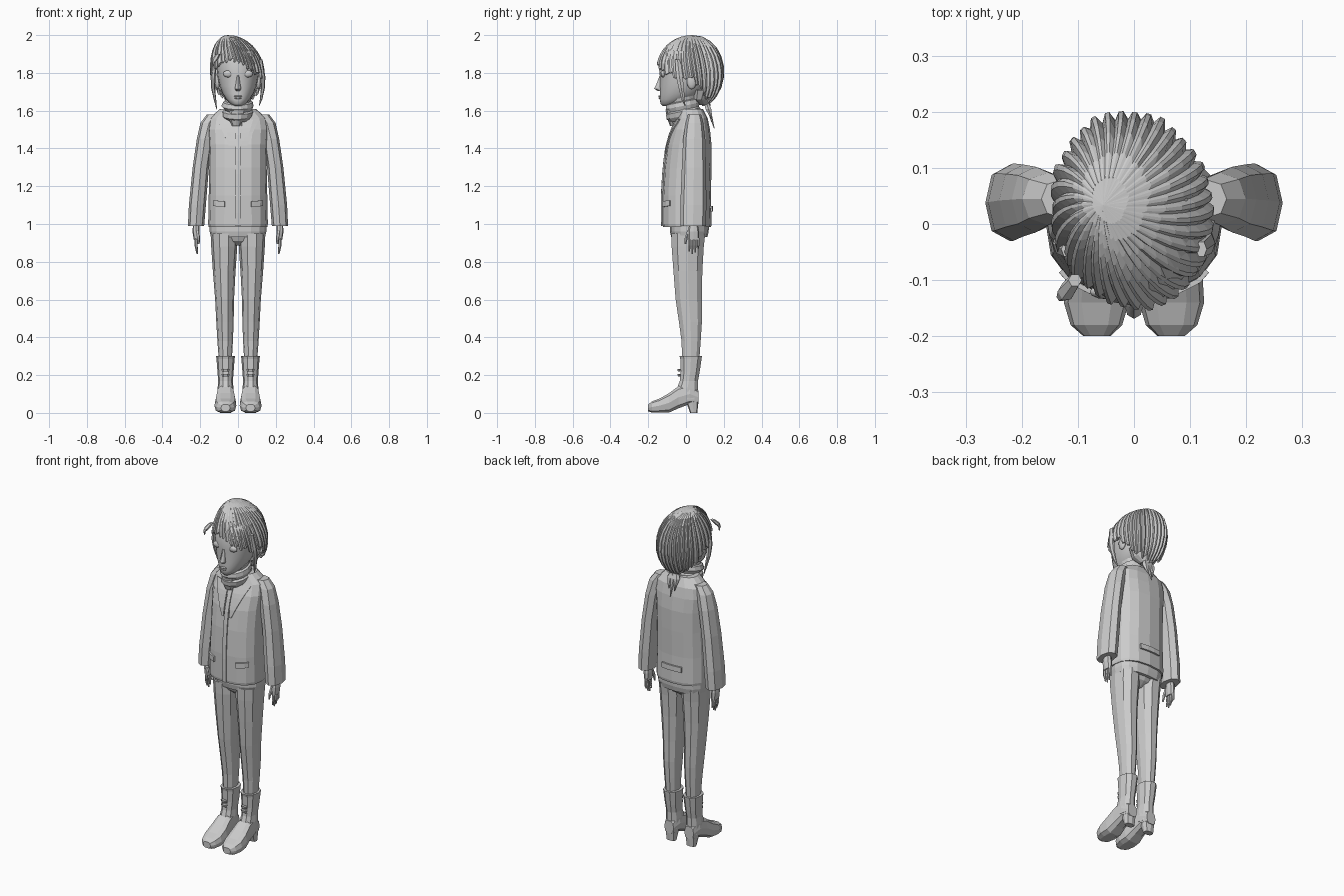
import bpy, bmesh, random
from math import sin, cos, pi, acos, radians, copysign
from mathutils import Vector
from mathutils.bvhtree import BVHTree

random.seed(4)

def finish(name, bm, smooth=None):
    bmesh.ops.recalc_face_normals(bm, faces=bm.faces)
    me = bpy.data.meshes.new(name)
    bm.to_mesh(me)
    bm.free()
    ob = bpy.data.objects.new(name, me)
    bpy.context.collection.objects.link(ob)
    if smooth:
        me.shade_smooth()
        me.set_sharp_from_angle(angle=radians(smooth))
    return ob

def loft(name, rings, n=8, e=2.0, s=1, axis='z', slope=0, smooth=None):
    """Rings are (height, centre x, half width, min depth, max depth); s mirrors x."""
    bm = bmesh.new()
    loops = []
    for h, cx, rx, d0, d1 in rings:
        loop = []
        for i in range(n):
            a = 2 * pi * i / n
            c, q = (copysign(abs(v) ** (2 / e), v) if abs(v) > 1e-6 else 0 for v in (cos(a), sin(a)))
            x, d = s * (cx + rx * c), (d0 + d1) / 2 + (d1 - d0) / 2 * q
            loop.append(bm.verts.new((x, d, h + slope * d) if axis == 'z' else (x, h, d)))
        loops.append(loop)
    for A, B in zip(loops, loops[1:]):
        for i in range(n):
            j = (i + 1) % n
            bm.faces.new((A[i], A[j], B[j], B[i]))
    bm.faces.new(loops[0])
    bm.faces.new(loops[-1])
    return finish(name, bm, smooth)

def lock(name, pts, w, d, n=6):
    """Tapering strand of hair through the points."""
    k = len(pts) - 1
    rings = []
    for i, (x, y, z) in enumerate(pts):
        f = (0.75, 1, 0.8, 0.5, 0.12)[round(4 * i / k)]
        rings.append((z, x, w * f, y - d * f, y + d * f))
    return loft(name, rings, n)

def ball(name, loc, size):
    bm = bmesh.new()
    bmesh.ops.create_uvsphere(bm, u_segments=12, v_segments=8, radius=1)
    bmesh.ops.scale(bm, vec=size, verts=bm.verts)
    bmesh.ops.translate(bm, vec=loc, verts=bm.verts)
    return finish(name, bm, 60)

# Jacket body
jacket = loft("jacket", [
    (.985, 0, .155, -.122, .133), (1.0, 0, .158, -.125, .136), (1.15, 0, .155, -.125, .132),
    (1.3, 0, .152, -.116, .135), (1.42, 0, .155, -.10, .135), (1.5, 0, .16, -.075, .127),
    (1.56, 0, .15, -.045, .115), (1.61, 0, .095, -.03, .09)], 16, 2.5)
jb = bmesh.new()
jb.from_mesh(jacket.data)
tree = BVHTree.FromBMesh(jb)
jb.free()

def patch(name, quad, front=True, t=.005, nu=3, nv=8):
    """Raised cloth piece laid on the jacket; quad holds (x, z) corners."""
    f = -1 if front else 1
    p = [Vector(q) for q in quad]
    bm = bmesh.new()
    grid = []
    for j in range(nv + 1):
        row = []
        for i in range(nu + 1):
            u, v = i / nu, j / nv
            x, z = p[0].lerp(p[1], u).lerp(p[3].lerp(p[2], u), v)
            hit = tree.ray_cast(Vector((x, f, z)), Vector((0, -f, 0)))[0]
            row.append(bm.verts.new((x, hit.y + f * t, z)))
        grid.append(row)
    for A, B in zip(grid, grid[1:]):
        for i in range(nu):
            bm.faces.new((A[i], A[i + 1], B[i + 1], B[i]))
    ob = finish(name, bm)
    m = ob.modifiers.new("thickness", 'SOLIDIFY')
    m.thickness, m.offset = t * 1.5, 0
    return ob

# Jacket trim
patch("zip_strip", [(-.012, .99), (.012, .99), (.012, 1.54), (-.012, 1.54)])
patch("back_strap", [(-.065, 1.065), (.065, 1.065), (.065, 1.095), (-.065, 1.095)], False, .007)
for s in (1, -1):
    patch("pocket_flap", [(s * .07, 1.09), (s * .13, 1.095), (s * .13, 1.125), (s * .07, 1.12)], True, .006, 4, 2)
    patch("lapel", [(s * .018, 1.37), (s * .03, 1.37), (s * .11, 1.555), (s * .02, 1.55)], True, .004)

# Shirt hem and hips
loft("shirt_hem", [(.93, 0, .143, -.078, .113), (.96, 0, .15, -.085, .12), (1.0, 0, .15, -.085, .122)], 16, 2.5)
loft("hips", [(.885, 0, .03, -.03, .05), (.91, 0, .11, -.06, .085), (.95, 0, .14, -.078, .108)], 12, 2.3)

for s in (1, -1):
    # Sleeve
    loft("sleeve", [
        (.99, .222, .043, -.03, .105), (1.1, .215, .045, -.03, .108), (1.3, .197, .043, -.022, .106),
        (1.45, .175, .043, -.015, .102), (1.535, .153, .046, -.002, .092),
        (1.58, .125, .04, .01, .08)], 8, 2.3, s)
    # Hand
    loft("palm", [(1.0, .222, .016, .018, .062), (.96, .222, .019, .01, .07), (.915, .22, .014, .01, .07)], 8, 2.5, s)
    for i, tip in enumerate((.855, .842, .85, .87)):
        y = .018 + i * .0155
        loft("finger", [(.925, .22, .009, y - .008, y + .008), (.885, .222, .008, y - .007, y + .007),
                        (tip, .216, .004, y - .004, y + .004)], 6, 2, s)
    loft("thumb", [(.965, .215, .01, .005, .028), (.925, .21, .009, -.008, .01), (.895, .208, .005, -.008, .002)], 6, 2, s)
    # Trouser leg
    loft("trouser_leg", [
        (.27, .067, .034, -.022, .072), (.38, .068, .041, -.026, .08), (.48, .069, .046, -.04, .087),
        (.6, .071, .05, -.058, .087), (.75, .073, .06, -.07, .09), (.88, .073, .069, -.08, .098),
        (.95, .075, .07, -.082, .106)], 10, 2.2, s)
    # Boot shaft, foot and heel
    loft("boot_shaft", [
        (.07, .066, .042, -.05, .067), (.13, .066, .042, -.05, .066), (.17, .066, .039, -.035, .066),
        (.22, .066, .043, -.03, .075), (.285, .066, .048, -.033, .085), (.3, .066, .05, -.037, .087),
        (.3, .066, .04, -.025, .075)], 10, 2.2, s)
    loft("boot_foot", [
        (.066, .066, .03, .045, .12), (.02, .066, .043, .045, .155), (-.04, .066, .048, .022, .143),
        (-.09, .066, .056, .0, .106), (-.14, .067, .058, .0, .077), (-.18, .067, .046, .0, .062),
        (-.2, .066, .024, .008, .045)], 10, 3, s, 'y')
    loft("boot_heel", [(0, .066, .028, .022, .06), (.06, .066, .034, .0, .066)], 8, 3, s)
    for z in (.2, .225):
        loft("boot_bow", [(z - .007, .066, .018, -.044, -.028), (z + .007, .066, .022, -.047, -.028)], 6, 2, s)

# Neck and wrapped scarf
loft("neck", [(1.55, 0, .05, -.03, .06), (1.7, 0, .045, -.04, .055)], 10)
loft("scarf", [
    (1.555, .0, .06, -.085, .07), (1.575, -.004, .08, -.105, .078), (1.6, 0, .082, -.108, .078),
    (1.608, .002, .073, -.096, .07), (1.628, -.003, .085, -.11, .076), (1.65, 0, .078, -.106, .07),
    (1.655, .0, .068, -.09, .062), (1.672, .002, .07, -.092, .064), (1.672, 0, .05, -.07, .045)],
    14, 2, 1, 'z', .2)
loft("scarf_end", [(1.52, -.01, .022, -.085, -.05), (1.56, -.01, .04, -.1, -.05), (1.6, 0, .045, -.108, -.05)], 8)

# Head and face
loft("head", [
    (1.625, 0, .018, -.122, -.08), (1.637, 0, .04, -.135, -.03), (1.66, 0, .063, -.139, .03),
    (1.69, 0, .082, -.138, .08), (1.73, 0, .098, -.139, .11), (1.78, 0, .108, -.138, .135),
    (1.85, 0, .115, -.146, .15), (1.91, 0, .098, -.12, .135), (1.96, 0, .04, -.05, .06)],
    20, 2.1, smooth=50)
loft("nose", [(1.704, 0, .01, -.148, -.12), (1.716, 0, .017, -.169, -.12), (1.745, 0, .011, -.155, -.12),
              (1.785, 0, .008, -.14, -.12)], 8, smooth=50)
ball("upper_lip", (0, -.139, 1.676), (.022, .008, .005))
ball("lower_lip", (0, -.138, 1.667), (.018, .008, .006))
for s in (1, -1):
    ball("eyelid", (s * .05, -.121, 1.795), (.029, .013, .019))
    ball("ear", (s * .108, .03, 1.755), (.014, .026, .042))

# Hair cap: fluted strands swirling out from an off-centre crown
KEYS = [(-180, 1.64), (-130, 1.665), (-95, 1.76), (-65, 1.8), (-40, 1.855), (-10, 1.86),
        (25, 1.82), (55, 1.79), (95, 1.76), (130, 1.665), (180, 1.64)]

def edge_height(deg):
    for (a, za), (b, zb) in zip(KEYS, KEYS[1:]):
        if a <= deg <= b:
            return za + (zb - za) * (deg - a) / (b - a)

bm = bmesh.new()
N, ROWS, cols = 108, 9, []
for i in range(N):
    if i % 3 == 0:
        jag, bulge = random.uniform(-.014, .012), random.uniform(.98, 1.03)
    deg = -180 + 360 * i / N
    low = edge_height(deg) + jag + (0, 0, .012)[i % 3]
    end = acos((low - 1.8) / .2)
    col = []
    for r in range(1, ROWS + 1):
        t = r / ROWS
        th, a = end * t, radians(deg) - .35 * (1 - t)
        k = (1 + (bulge * (1, 1, .92)[i % 3] - 1) * min(1, t * 2.5)) * sin(th) ** .95
        off = (1 - t) ** 1.5
        col.append(bm.verts.new((.145 * k * sin(a) - .055 * off, .022 - .18 * k * cos(a) + .012 * off,
                                 1.8 + .2 * cos(th))))
    cols.append(col)
top = bm.verts.new((-.055, .034, 2.0))
for i in range(N):
    A, B = cols[i], cols[(i + 1) % N]
    bm.faces.new((top, A[0], B[0]))
    for r in range(ROWS - 1):
        bm.faces.new((A[r], A[r + 1], B[r + 1], B[r]))
hair = finish("hair_cap", bm)
m = hair.modifiers.new("thickness", 'SOLIDIFY')
m.thickness, m.offset = .012, -1

# Loose locks beside the face, tuft and ponytail
for s, low in ((-1, 1.605), (1, 1.625)):
    lock("side_lock", [(s * .12, -.045, 1.87), (s * .132, -.035, 1.78), (s * .132, -.025, 1.72),
                       (s * .122, -.015, 1.66), (s * .112, -.005, low)], .013, .02)
lock("front_tuft", [(-.105, -.1, 1.9), (-.12, -.12, 1.875), (-.13, -.13, 1.855), (-.132, -.125, 1.83)], .016, .016)
loft("hair_band", [(1.625, 0, .028, .085, .13), (1.655, 0, .03, .08, .125)], 8)
loft("nape_hair", [(1.63, 0, .03, .07, .125), (1.66, 0, .07, .03, .135), (1.71, 0, .1, .03, .16)], 12)
for x, y, z in ((-.022, .135, 1.54), (0, .15, 1.505), (.02, .14, 1.55)):
    lock("ponytail_lock", [(x * .5, .108, 1.645), (x, .118, 1.61), (x, .13, 1.575), (x * .8, y, z)], .02, .018)
